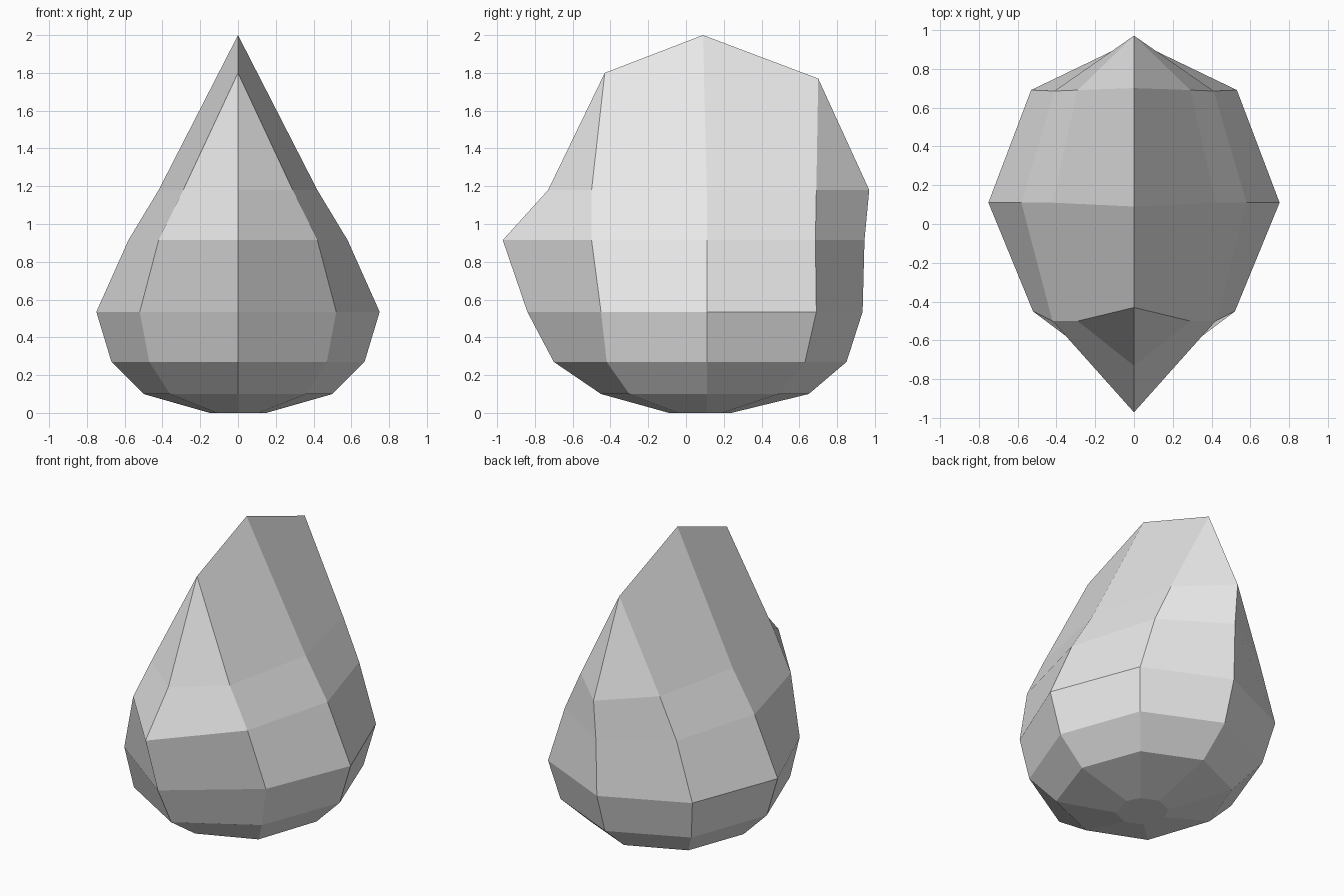
import bpy
import bmesh

# Remove the default cube
default_cube = bpy.data.objects.get("Cube")
if default_cube:
    bpy.data.objects.remove(default_cube, do_unlink=True)

# One plain grey for the whole body
grey = bpy.data.materials.new("plain_grey")
grey.use_nodes = True
colour = (0.8, 0.8, 0.8, 1.0)
grey.diffuse_color = colour
for node in grey.node_tree.nodes:
    if node.type == "BSDF_PRINCIPLED":
        node.inputs["Base Color"].default_value = colour

SIDE_Y = 0.11

# Cross-sections, bottom to top:
# height, front y, front corner (x, y), side x, back corner (x, y), back y
sections = [
    (0.0, -0.09, (0.11, -0.04), 0.15, (0.11, 0.19), 0.24),
    (0.1, -0.45, (0.36, -0.3), 0.5, (0.36, 0.49), 0.65),
    (0.27, -0.7, (0.47, -0.42), 0.67, (0.48, 0.63), 0.85),
    (0.535, -0.84, (0.52, -0.45), 0.75, (0.53, 0.69), 0.935),
    (0.915, -0.97, (0.42, -0.5), 0.58, (0.41, 0.685), 0.945),
    (1.18, -0.73, (0.29, -0.5), 0.42, (0.29, 0.69), 0.97),
]


def half_ring(bm, height, front, front_corner, side, back_corner, back):
    """Vertices of one half cross-section, from front to back."""
    outline = [(0, front), front_corner, (side, SIDE_Y), back_corner, (0, back)]
    return [bm.verts.new((x, y, height)) for x, y in outline]


def bridge(bm, lower, upper):
    """Faces between two rings, skipping corners that coincide."""
    for i in range(len(lower) - 1):
        corners = [lower[i], lower[i + 1], upper[i + 1], upper[i]]
        bm.faces.new(list(dict.fromkeys(corners)))


bm = bmesh.new()
rings = [half_ring(bm, *section) for section in sections]

# Roof ridge: the columns gather into a front, a top and a back peak
front_peak = bm.verts.new((0, -0.43, 1.8))
top_peak = bm.verts.new((0, 0.09, 2.0))
back_peak = bm.verts.new((0, 0.7, 1.77))
rings.append([front_peak, front_peak, top_peak, back_peak, back_peak])

for lower, upper in zip(rings, rings[1:]):
    bridge(bm, lower, upper)

# Flat base
bm.faces.new(list(reversed(rings[0])))

mesh = bpy.data.meshes.new("faceted_body")
bm.to_mesh(mesh)
bm.free()
mesh.materials.append(grey)

body = bpy.data.objects.new("faceted_body", mesh)
bpy.context.collection.objects.link(body)

# Other half of the body
mirror = body.modifiers.new("mirror_halves", "MIRROR")
mirror.use_axis[0] = True
mirror.use_mirror_merge = True
mirror.merge_threshold = 0.001
